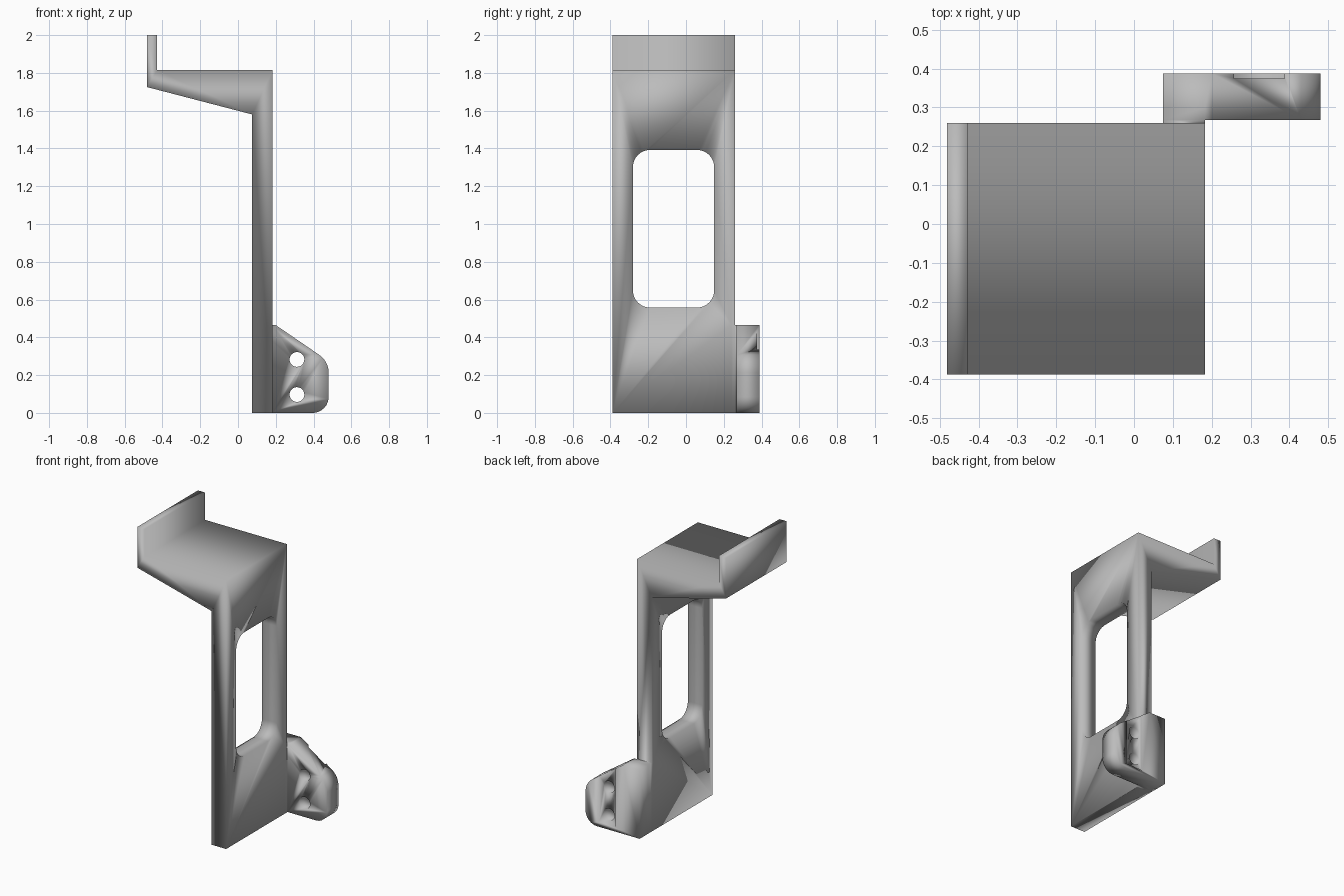
import bpy
import bmesh
from math import sin, tan
from mathutils import Vector

cube = bpy.data.objects.get("Cube")
if cube:
    bpy.data.objects.remove(cube, do_unlink=True)

grey = bpy.data.materials.new("plain grey")
grey.use_nodes = True
tone = (0.5, 0.5, 0.5, 1)
grey.diffuse_color = tone
grey.node_tree.nodes["Principled BSDF"].inputs["Base Color"].default_value = tone


def fillet(corners, steps=8):
    """Round each (a, b, radius) corner of a closed outline with a true arc."""
    outline = []
    for i, (a, b, radius) in enumerate(corners):
        p = Vector((a, b))
        if not radius:
            outline.append(p)
            continue
        to_prev = (Vector(corners[i - 1][:2]) - p).normalized()
        to_next = (Vector(corners[(i + 1) % len(corners)][:2]) - p).normalized()
        half = to_prev.angle(to_next) / 2
        centre = p + (to_prev + to_next).normalized() * radius / sin(half)
        start, end = (p + d * radius / tan(half) - centre for d in (to_prev, to_next))
        for s in range(steps + 1):
            outline.append(centre + start.lerp(end, s / steps).normalized() * radius)
    return outline


def prism(name, outline, axis, low, high):
    """Extrude an outline along x (outline in y, z) or y (outline in x, z)."""
    bm = bmesh.new()
    along_x = axis == "x"
    corners = [(low, p[0], p[1]) if along_x else (p[0], low, p[1]) for p in outline]
    face = bm.faces.new([bm.verts.new(c) for c in corners])
    extruded = bmesh.ops.extrude_face_region(bm, geom=[face])["geom"]
    shift = Vector((high - low, 0, 0)) if along_x else Vector((0, high - low, 0))
    moved = [v for v in extruded if isinstance(v, bmesh.types.BMVert)]
    bmesh.ops.translate(bm, vec=shift, verts=moved)
    bmesh.ops.recalc_face_normals(bm, faces=bm.faces)
    mesh = bpy.data.meshes.new(name)
    bm.to_mesh(mesh)
    bm.free()
    mesh.materials.append(grey)
    obj = bpy.data.objects.new(name, mesh)
    bpy.context.collection.objects.link(obj)
    return obj


def boolean(obj, other, operation="DIFFERENCE"):
    """Apply a boolean, then remove the helper."""
    other.hide_render = True
    mod = obj.modifiers.new("cut", "BOOLEAN")
    mod.operation, mod.object, mod.solver = operation, other, "EXACT"
    bpy.context.view_layer.objects.active = obj
    bpy.ops.object.modifier_apply(modifier=mod.name)
    bpy.data.objects.remove(other, do_unlink=True)


def rectangle(a0, a1, b0, b1, radius=0):
    return fillet([(a0, b0, radius), (a1, b0, radius), (a1, b1, radius), (a0, b1, radius)])


BACK, FRONT = 0.26, -0.388
INNER, OUTER = 0.075, 0.183

# Upright, tapered arm and raised lip share one side profile
bracket = prism("hook_bracket", [
    (INNER, 0), (OUTER, 0), (OUTER, 1.815), (-0.428, 1.815),
    (-0.428, 2), (-0.482, 2), (-0.482, 1.725), (INNER, 1.58)],
    "y", FRONT, BACK)

# Rounded window through the upright
window = rectangle(-0.281, 0.149, 0.558, 1.392, 0.09)
boolean(bracket, prism("window_cutter", window, "x", 0, 0.3))

# Mounting tab, with a sloped shoulder and rounded outer corners
tab = prism("mounting_tab", fillet([
    (INNER, 0, 0), (0.48, 0, 0.085), (0.48, 0.273, 0.115),
    (0.2, 0.465, 0), (INNER, 0.465, 0)]), "y", 0.268, 0.388)

# Shallow channel in the back of the tab, open at the slope
boolean(tab, prism("channel_cutter", rectangle(0.257, 0.388, 0.03, 0.6), "y", 0.375, 0.5))

# Screw holes
for z in (0.097, 0.283):
    r = 0.039
    hole = rectangle(0.312 - r, 0.312 + r, z - r, z + r, r * 0.99)
    boolean(tab, prism("hole_cutter", hole, "y", 0.1, 0.6))

# Root that joins the tab to the upright
boolean(tab, prism("tab_root", rectangle(INNER, OUTER, 0, 0.465), "y", 0.24, 0.3), "UNION")
boolean(bracket, tab, "UNION")

# One continuous smooth surface, shaded softly across its corners
bracket.data.shade_smooth()
